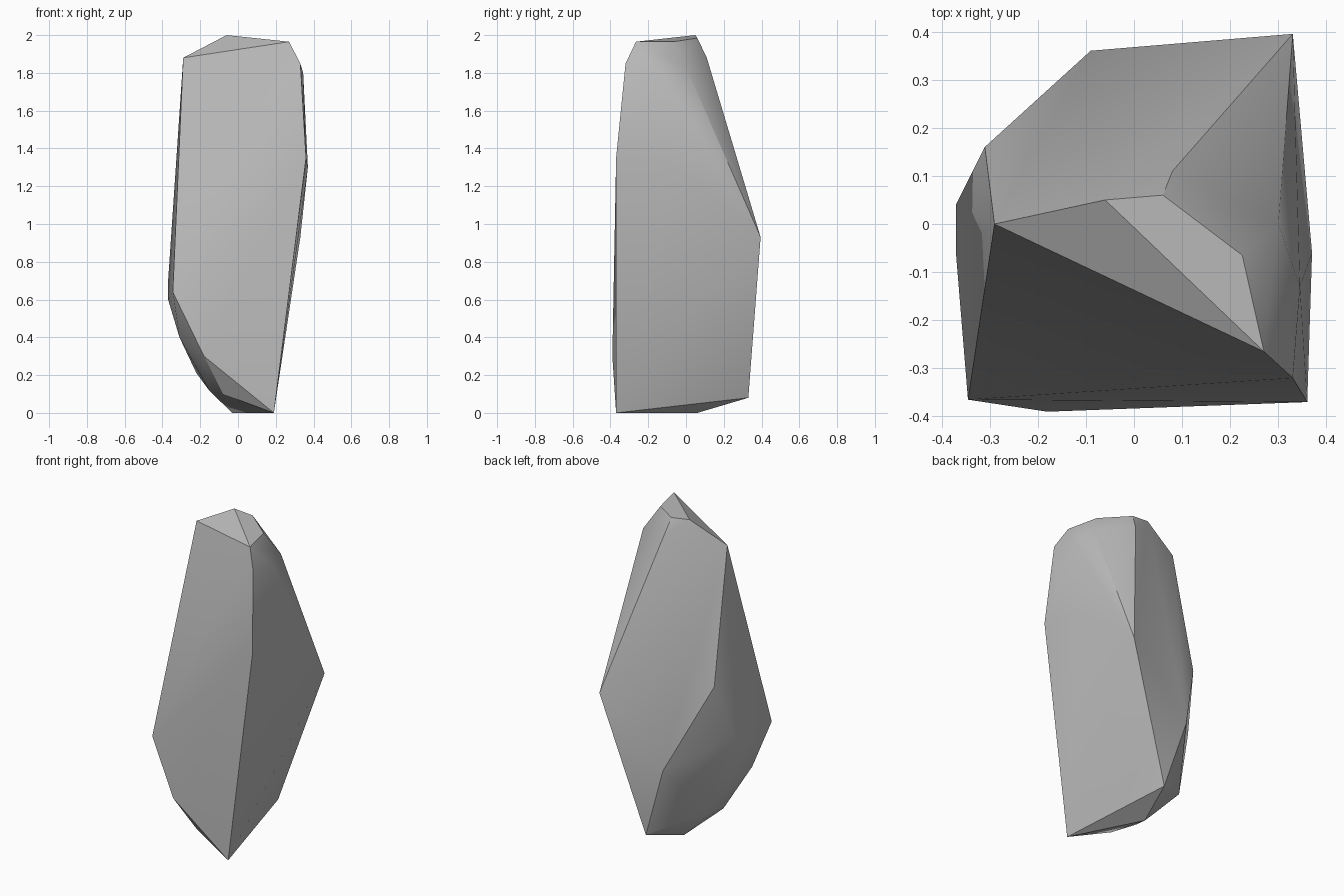
import bpy
import bmesh
import math

# Remove the default cube
default_cube = bpy.data.objects.get("Cube")
if default_cube:
    bpy.data.objects.remove(default_cube, do_unlink=True)


def make_material(name, color):
    material = bpy.data.materials.new(name)
    material.use_nodes = True
    material.diffuse_color = color
    material.node_tree.nodes["Principled BSDF"].inputs["Base Color"].default_value = color
    return material


def hull_object(name, corners, material, smooth_angle):
    """Wrap a convex skin around the corner points."""
    bm = bmesh.new()
    for corner in corners:
        bm.verts.new(corner)
    result = bmesh.ops.convex_hull(bm, input=bm.verts, use_existing_faces=False)
    unused = {v for v in result["geom_interior"] + result["geom_unused"]
              if isinstance(v, bmesh.types.BMVert) and v.is_valid}
    bmesh.ops.delete(bm, geom=list(unused), context="VERTS")
    bmesh.ops.recalc_face_normals(bm, faces=bm.faces)
    mesh = bpy.data.meshes.new(name)
    bm.to_mesh(mesh)
    bm.free()
    mesh.materials.append(material)
    obj = bpy.data.objects.new(name, mesh)
    bpy.context.collection.objects.link(obj)
    bpy.ops.object.select_all(action="DESELECT")
    obj.select_set(True)
    bpy.context.view_layer.objects.active = obj
    bpy.ops.object.shade_smooth_by_angle(angle=smooth_angle)
    return obj


# Crown: the chipped peak and its rounded left shoulder
crown = [
    (-.06, .05, 2), (.27, -.265, 1.965), (-.29, 0, 1.88),
    (.225, -.065, 1.965), (.06, .06, 1.985), (.08, .11, 1.88),
    (.33, -.32, 1.85), (.345, -.13, 1.8), (.3, 0, 1.83),
]

# Body: the flat front slab, the back ridge and the right-hand bulge
body = [
    (.36, -.37, 1.35), (.37, -.06, 1.3), (.33, .395, .93),
    (-.31, .16, 1.05), (-.37, .04, .7), (-.37, -.06, .6),
    (-.345, -.365, .64), (-.09, .36, .535),
]

# Foot: the slanted base, cut away towards the right
foot = [
    (-.18, -.39, .3), (-.31, -.22, .4), (-.22, .14, .21),
    (-.15, .02, .12), (-.15, -.16, .115), (-.08, -.3, .1),
    (.05, .33, .08), (-.03, .06, 0), (.19, -.37, 0),
]

stone = make_material("grey stone", (.5, .5, .5, 1))
hull_object("standing_rock", crown + body + foot, stone, math.radians(30))
